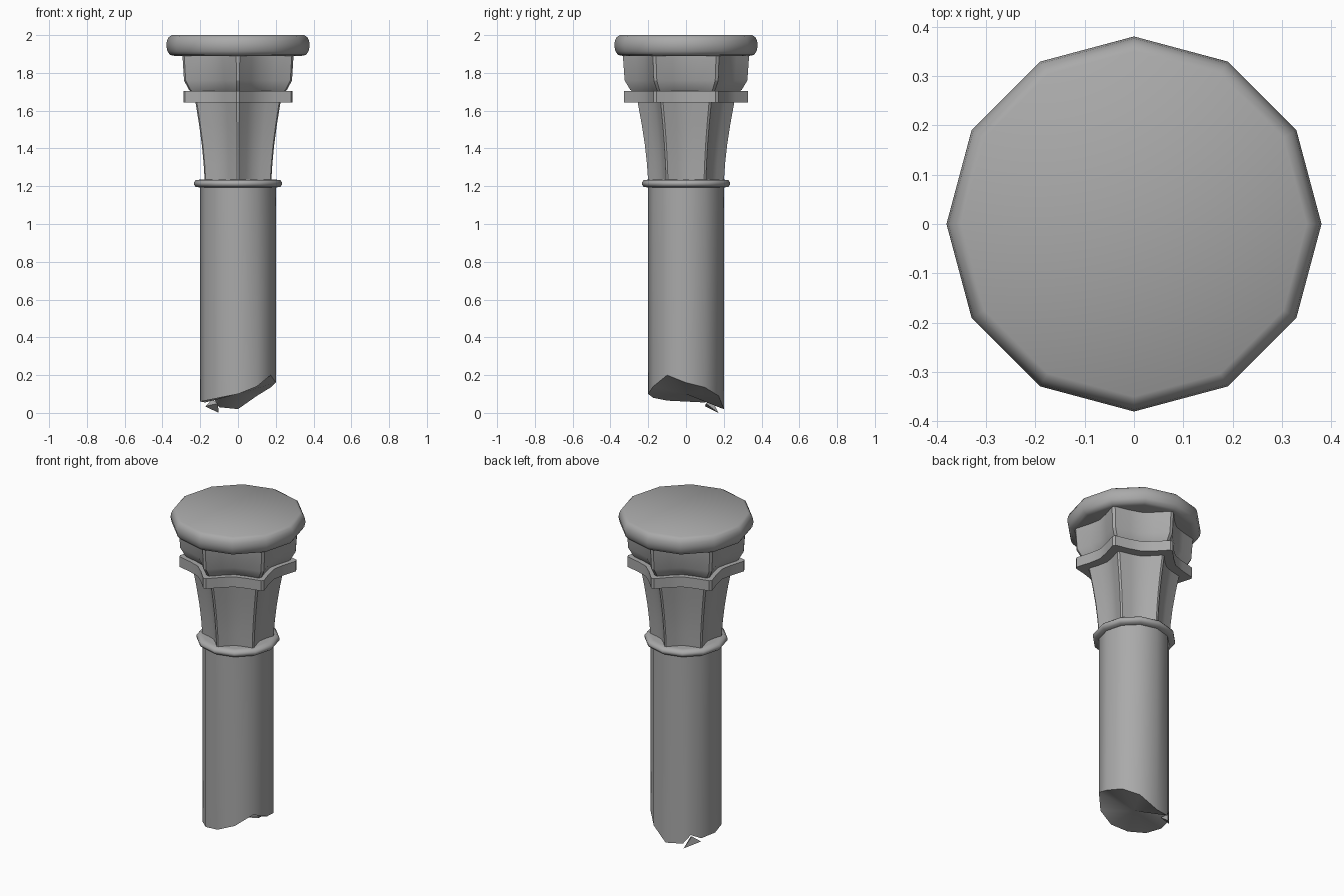
import bpy, bmesh
from math import sin, cos, pi, radians

cube = bpy.data.objects.get("Cube")
if cube:
    bpy.data.objects.remove(cube, do_unlink=True)

stone = bpy.data.materials.new("grey_stone")
stone.use_nodes = True
GREY = (0.4, 0.4, 0.4, 1)
stone.diffuse_color = GREY
stone.node_tree.nodes["Principled BSDF"].inputs["Base Color"].default_value = GREY


def finish(name, bm, angle=40):
    bmesh.ops.recalc_face_normals(bm, faces=bm.faces)
    mesh = bpy.data.meshes.new(name)
    bm.to_mesh(mesh)
    bm.free()
    mesh.materials.append(stone)
    ob = bpy.data.objects.new(name, mesh)
    bpy.context.collection.objects.link(ob)
    bpy.ops.object.select_all(action='DESELECT')
    ob.select_set(True)
    bpy.context.view_layer.objects.active = ob
    bpy.ops.object.shade_smooth_by_angle(angle=radians(angle))
    return ob


def loft(name, outline, profile, angle=40):
    """Stack scaled copies of a unit outline along a (radius, z) profile."""
    bm = bmesh.new()
    rings = [[bm.verts.new((x * r, y * r, z)) for x, y in outline] for r, z in profile]
    n = len(outline)
    for a, b in zip(rings, rings[1:]):
        for i in range(n):
            j = (i + 1) % n
            bm.faces.new((a[i], a[j], b[j], b[i]))
    bm.faces.new(rings[0])
    bm.faces.new(rings[-1])
    return finish(name, bm, angle)


def polar(r, deg, z=None):
    p = (r * cos(radians(deg)), r * sin(radians(deg)))
    return p if z is None else (*p, z)


# Outlines: a twelve-sided round, and a hexagon with hollowed sides and trimmed corners
round12 = [polar(1, 30 * i) for i in range(12)]
hollow_hex = []
for i in range(6):
    corner = 30 + 60 * i
    for offset, r in ((-1.6, 1), (1.6, 1), (15, 0.83), (30, 0.76), (45, 0.83)):
        hollow_hex.append(polar(r, corner + offset))

# Capital
loft("top_slab", round12, [(0.335, 1.89), (0.36, 1.895), (0.374, 1.915), (0.38, 1.945),
                           (0.376, 1.97), (0.366, 1.99), (0.35, 2.0)], 45)
loft("capital_block", hollow_hex, [(0.27, 1.69), (0.295, 1.71), (0.325, 1.76), (0.335, 1.9)], 25)
loft("capital_band", hollow_hex, [(0.328, 1.642), (0.328, 1.705)], 25)
loft("flared_neck", hollow_hex, [(0.2, 1.22), (0.207, 1.32), (0.218, 1.42),
                                 (0.235, 1.53), (0.257, 1.65)], 25)
loft("neck_ring", round12, [(0.195, 1.193), (0.223, 1.196), (0.234, 1.208),
                            (0.234, 1.22), (0.223, 1.233), (0.195, 1.235)], 50)

# Shaft with a jagged broken foot, given as (angle, height) around the rim
foot = [(0, 0.16), (30, 0.135), (60, 0.09), (90, 0.02), (120, 0.03), (133, 0.08), (150, 0.055),
        (180, 0.06), (210, 0.065), (240, 0.08), (270, 0.1), (300, 0.14), (330, 0.2)]
bm = bmesh.new()
low, high = [], []
for deg, z in foot:
    r = 0.2 * (1 if deg % 30 == 0 else 0.968)
    low.append(bm.verts.new(polar(r, deg, z)))
    high.append(bm.verts.new(polar(r, deg, 1.2)))
centre = bm.verts.new((0, 0, 0.1))
for i in range(len(foot)):
    j = (i + 1) % len(foot)
    bm.faces.new((low[i], low[j], high[j], high[i]))
    bm.faces.new((low[j], low[i], centre))
bm.faces.new(high)
finish("broken_shaft", bm)

# Loose splinter hanging at the broken edge
bm = bmesh.new()
tip = [bm.verts.new(polar(0.2, 121, 0.0)), bm.verts.new(polar(0.2, 150, 0.035)),
       bm.verts.new(polar(0.193, 135, 0.07)), bm.verts.new(polar(0.15, 135, 0.05))]
bmesh.ops.convex_hull(bm, input=tip)
finish("splinter", bm, 20)
